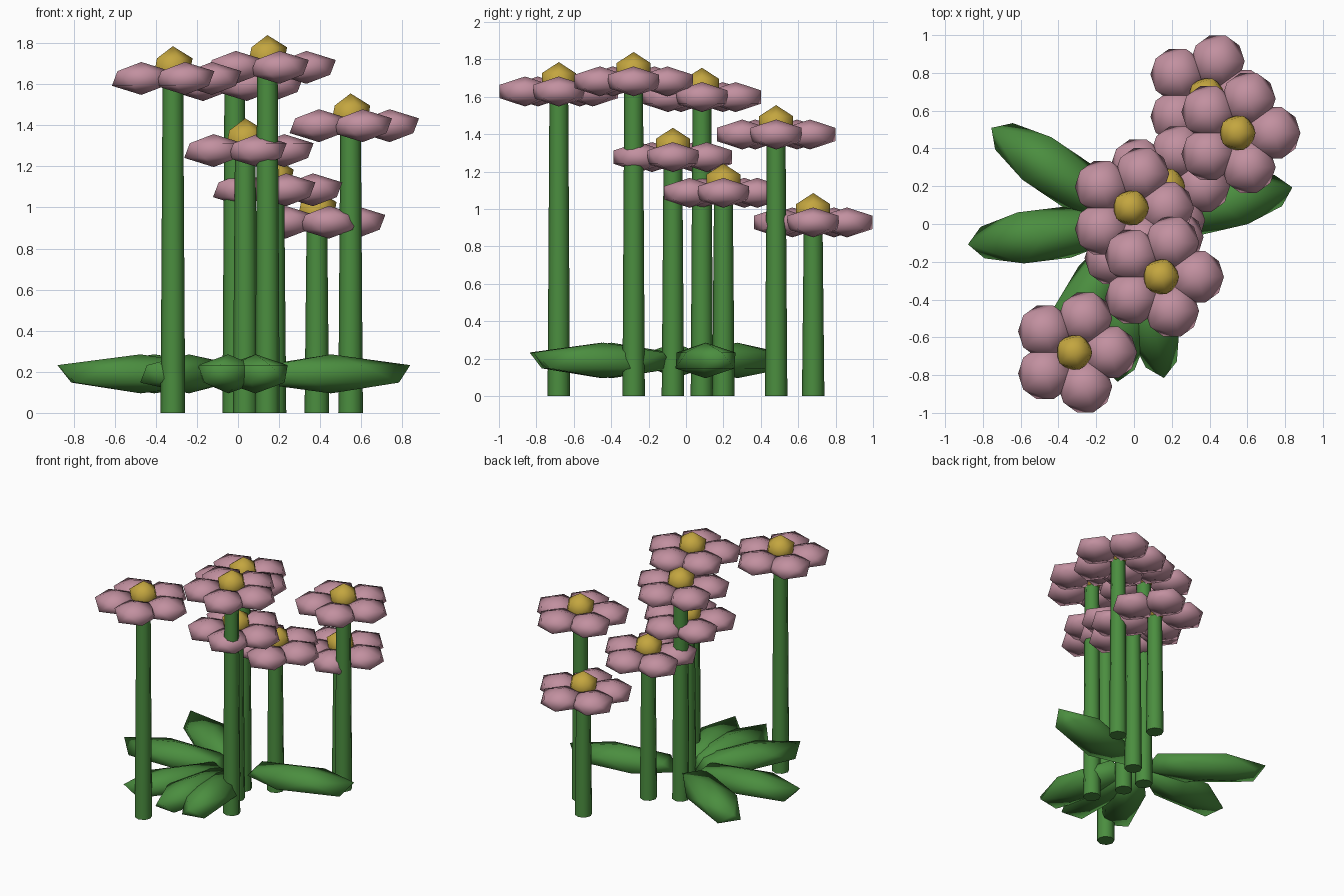
import bpy, bmesh
from math import radians
from mathutils import Matrix, Vector

if "Cube" in bpy.data.objects:
    bpy.data.objects.remove(bpy.data.objects["Cube"])


def material(name, rgb):
    m = bpy.data.materials.new(name)
    m.diffuse_color = (*rgb, 1)
    m.use_nodes = True
    m.node_tree.nodes["Principled BSDF"].inputs["Base Color"].default_value = m.diffuse_color
    return m


GREEN = material("leaf_green", (0.07, 0.27, 0.05))
PINK = material("petal_pink", (0.54, 0.28, 0.35))
YELLOW = material("centre_yellow", (0.55, 0.38, 0.05))


def finish(name, bm, mat, loc=(0, 0, 0)):
    me = bpy.data.meshes.new(name)
    for f in bm.faces:
        f.smooth = True
    bm.to_mesh(me)
    bm.free()
    me.materials.append(mat)
    ob = bpy.data.objects.new(name, me)
    ob.location = loc
    bpy.context.collection.objects.link(ob)
    return ob


def blob(bm, angle, dist, size):
    """Stretched icosahedron pushed outward along a compass angle."""
    mat = (Matrix.Rotation(radians(angle), 4, 'Z')
           @ Matrix.Translation((dist, 0, 0))
           @ Matrix.Diagonal((*size, 1)))
    bmesh.ops.create_icosphere(bm, subdivisions=1, radius=1, matrix=mat)


def flower(i, x, y, top):
    head = top - 0.157
    # tapered stem
    bm = bmesh.new()
    bmesh.ops.create_cone(bm, cap_ends=True, segments=8, radius1=0.06, radius2=0.05,
                          depth=head, matrix=Matrix.Translation((0, 0, head / 2)))
    stem = finish(f"stem_{i}", bm, GREEN, (x, y, 0))
    for p in stem.data.polygons:
        if len(p.vertices) > 4:
            p.use_smooth = False
    # five flattened petals
    bm = bmesh.new()
    for k in range(5):
        blob(bm, 72 * k, 0.19, (0.16, 0.16, 0.08))
    finish(f"petals_{i}", bm, PINK, (x, y, head))
    # round centre
    bm = bmesh.new()
    blob(bm, 0, 0, (0.107, 0.107, 0.107))
    finish(f"flower_centre_{i}", bm, YELLOW, (x, y, top - 0.107))


# x, y and top height of each flower
FLOWERS = [(-0.317, -0.68, 1.785), (0.143, -0.28, 1.839), (-0.016, 0.085, 1.755),
           (0.035, -0.07, 1.434), (0.175, 0.2, 1.243), (0.548, 0.482, 1.555),
           (0.384, 0.68, 1.085)]
for i, f in enumerate(FLOWERS, 1):
    flower(i, *f)

# ground leaves: compass angle and tip reach
LEAVES = [(13, 0.86), (146, 0.91), (187, 0.885), (239, 0.86), (264, 0.84), (281, 0.83)]
for i, (angle, reach) in enumerate(LEAVES, 1):
    bm = bmesh.new()
    blob(bm, angle, 0.54 * reach, (0.515 * reach, 0.16, 0.095))
    finish(f"leaf_{i}", bm, GREEN, (0, 0, 0.19))
